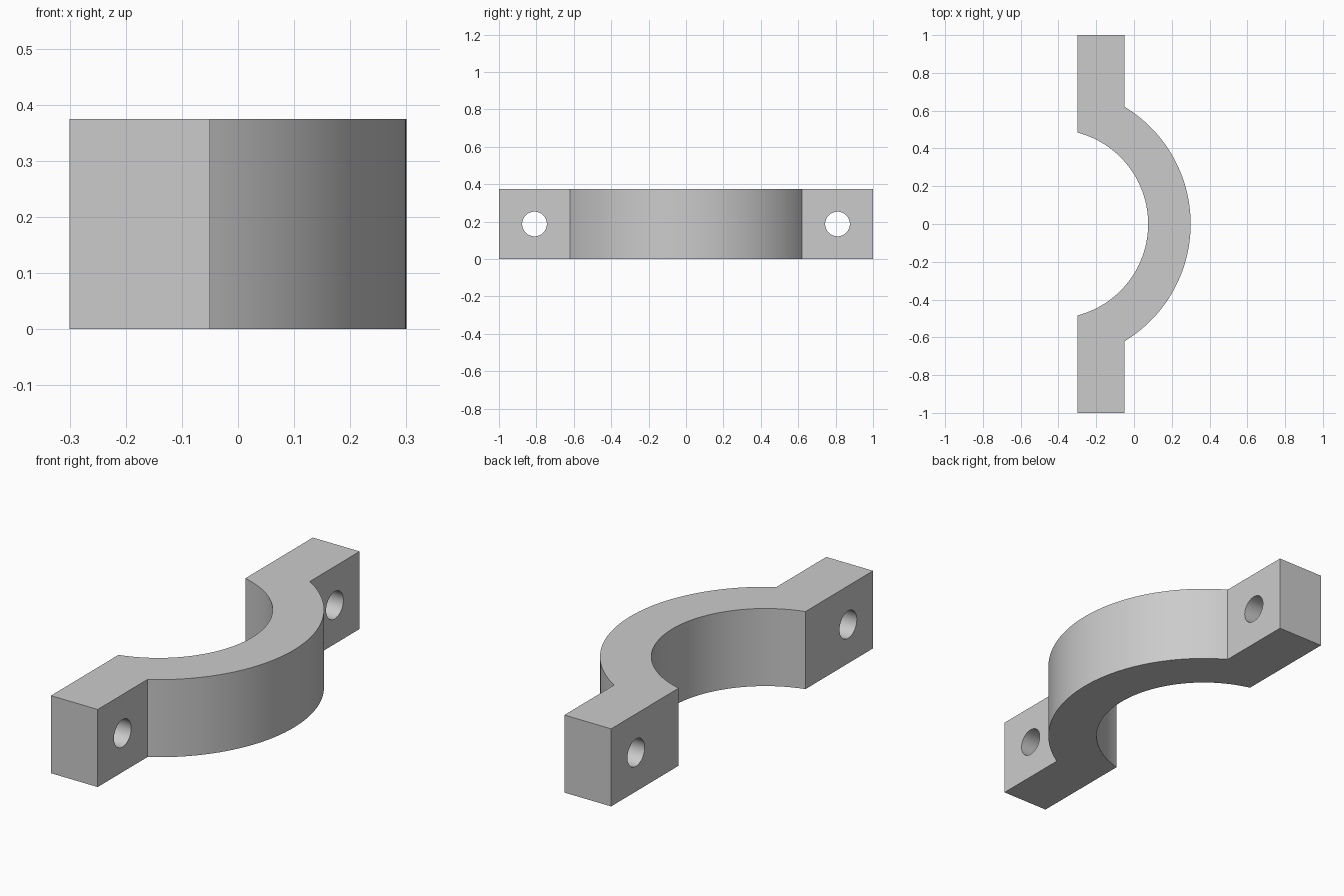
import bpy, bmesh, math

cube = bpy.data.objects.get("Cube")
if cube:
    bpy.data.objects.remove(cube, do_unlink=True)

HEIGHT = 0.375
BACK, FLANGE = -0.3, -0.05       # flat mating face and bolt face
CENTRE = -0.425                  # x of the bore axis
R_OUT, R_IN = 0.725, 0.5
HOLE_Y, HOLE_R = 0.81, 0.066
STEPS = 64

grey = bpy.data.materials.new("light grey")
grey.use_nodes = True
colour = (0.6, 0.6, 0.6, 1)
grey.diffuse_color = colour
grey.node_tree.nodes["Principled BSDF"].inputs["Base Color"].default_value = colour


def arc(radius, x_end):
    """Arc about the bore axis, from -y to +y, ending at x_end."""
    a = math.acos((x_end - CENTRE) / radius)
    angles = [-a + 2 * a * i / STEPS for i in range(STEPS + 1)]
    return [(CENTRE + radius * math.cos(t), radius * math.sin(t)) for t in angles]


# Clamp half: outer arc, flange, inner arc, flange, extruded upward
outline = [(BACK, -1), (FLANGE, -1)] + arc(R_OUT, FLANGE)
outline += [(FLANGE, 1), (BACK, 1)] + arc(R_IN, BACK)[::-1]
bm = bmesh.new()
face = bm.faces.new([bm.verts.new((x, y, 0)) for x, y in outline])
top = bmesh.ops.extrude_face_region(bm, geom=[face])["geom"]
bmesh.ops.translate(bm, vec=(0, 0, HEIGHT),
                    verts=[v for v in top if isinstance(v, bmesh.types.BMVert)])
bmesh.ops.recalc_face_normals(bm, faces=bm.faces)
mesh = bpy.data.meshes.new("clamp_half")
bm.to_mesh(mesh)
bm.free()
mesh.materials.append(grey)
clamp = bpy.data.objects.new("clamp_half", mesh)
bpy.context.collection.objects.link(clamp)
bpy.context.view_layer.objects.active = clamp

# Bolt holes through both flanges
for side in (-1, 1):
    bpy.ops.mesh.primitive_cylinder_add(
        vertices=48, radius=HOLE_R, depth=0.5, rotation=(0, math.pi / 2, 0),
        location=((BACK + FLANGE) / 2, side * HOLE_Y, HEIGHT / 2))
    cutter = bpy.context.object
    cutter.name = "bolt_hole_cutter"
    cutter.hide_render = True
    cutter.data.materials.append(grey)
    bpy.context.view_layer.objects.active = clamp
    cut = clamp.modifiers.new("bolt_hole", 'BOOLEAN')
    cut.operation = 'DIFFERENCE'
    cut.solver = 'EXACT'
    cut.object = cutter
    bpy.ops.object.modifier_apply(modifier=cut.name)
    bpy.data.objects.remove(cutter, do_unlink=True)

# Smooth curved walls, crisp edges
bpy.ops.object.select_all(action='DESELECT')
clamp.select_set(True)
bpy.context.view_layer.objects.active = clamp
bpy.ops.object.shade_smooth_by_angle(angle=math.radians(20))
